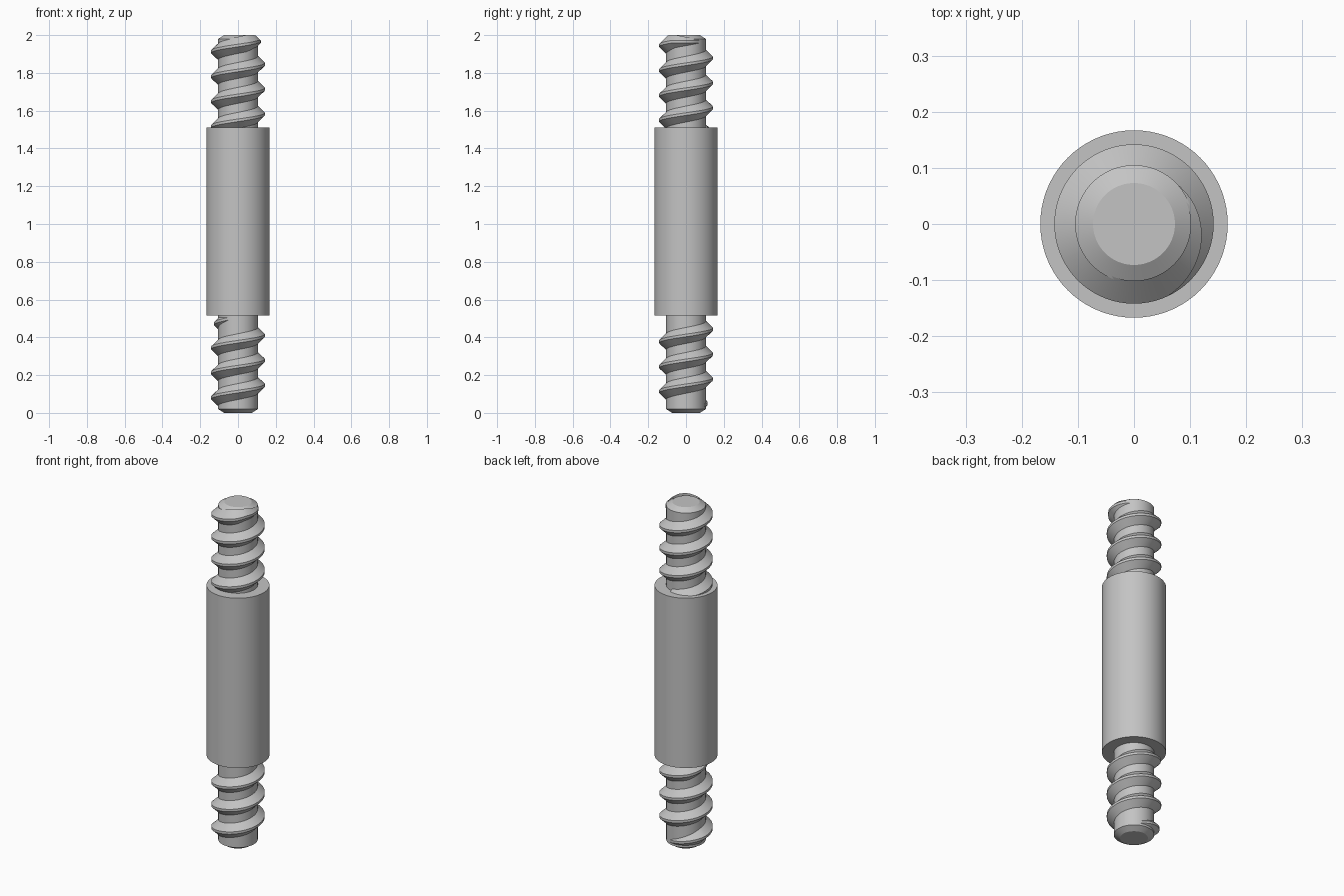
import bpy, bmesh, math

cube = bpy.data.objects.get("Cube")
if cube:
    bpy.data.objects.remove(cube, do_unlink=True)

SEGMENTS = 72
SHAFT_R, CORE_R, CREST_R, TIP_R = 0.167, 0.105, 0.142, 0.073
SHAFT_BOTTOM, SHAFT_TOP, HEIGHT = 0.515, 1.51, 2.0
CHAMFER = 0.02
PITCH = 0.132

steel = bpy.data.materials.new("grey steel")
steel.use_nodes = True
steel.diffuse_color = (0.55, 0.55, 0.55, 1)
steel.node_tree.nodes["Principled BSDF"].inputs["Base Color"].default_value = steel.diffuse_color


def finish(name, bm):
    bmesh.ops.recalc_face_normals(bm, faces=bm.faces)
    mesh = bpy.data.meshes.new(name)
    bm.to_mesh(mesh)
    bm.free()
    mesh.materials.append(steel)
    obj = bpy.data.objects.new(name, mesh)
    bpy.context.collection.objects.link(obj)
    bpy.ops.object.select_all(action='DESELECT')
    obj.select_set(True)
    bpy.context.view_layer.objects.active = obj
    bpy.ops.object.shade_smooth_by_angle(angle=math.radians(30))
    return obj


def skin(bm, rings):
    """Join successive closed rings with quads and cap both ends."""
    for a, b in zip(rings, rings[1:]):
        for i in range(len(a)):
            j = (i + 1) % len(a)
            bm.faces.new((a[i], a[j], b[j], b[i]))
    bm.faces.new(rings[0])
    bm.faces.new(rings[-1])


def turned(name, profile):
    """Solid of revolution from (radius, height) points."""
    bm = bmesh.new()
    rings = []
    for r, z in profile:
        angles = [math.tau * i / SEGMENTS for i in range(SEGMENTS)]
        rings.append([bm.verts.new((r * math.cos(a), r * math.sin(a), z)) for a in angles])
    skin(bm, rings)
    return finish(name, bm)


def thread(name, z_at_left, start, end, fade_in, fade_out, z_max):
    """Right-hand ridge swept from start to end degrees; it is at z_at_left at 180 degrees."""
    bm = bmesh.new()
    rings = []
    steps = round((end - start) / 5)
    for i in range(steps + 1):
        deg = start + (end - start) * i / steps
        a = math.radians(deg)
        z = min(z_at_left + PITCH * (deg - 180) / 360, z_max)
        size = 1.0
        if fade_in:
            size = min(size, (deg - start) / fade_in)
        if fade_out:
            size = min(size, (end - deg) / fade_out)
        size = max(size, 0.02)
        crest = CORE_R + (CREST_R - CORE_R) * size
        base, flat = 0.012 + 0.034 * size, 0.007
        section = ((CORE_R - 0.004, -base), (crest, -flat), (crest, flat), (CORE_R - 0.004, base))
        rings.append([bm.verts.new((r * math.cos(a), r * math.sin(a), z + dz)) for r, dz in section])
    skin(bm, rings)
    return finish(name, bm)


# Plain middle shaft
turned("shaft", [(SHAFT_R, SHAFT_BOTTOM), (SHAFT_R, SHAFT_TOP)])

# Chamfered cores of the two threaded ends
turned("lower_core", [(TIP_R, 0), (CORE_R, CHAMFER), (CORE_R, SHAFT_BOTTOM + 0.01)])
turned("upper_core", [(CORE_R, SHAFT_TOP - 0.01), (CORE_R, HEIGHT - CHAMFER), (TIP_R, HEIGHT)])

# Helical ridges: the lower one fades at both ends, the upper one runs out of the shaft
thread("lower_thread", 0.08, 70, 180 + 3 * 360 + 60, 100, 110, SHAFT_BOTTOM)
thread("upper_thread", 1.912, 180 - 3 * 360 - 100, 400, 0, 105, 1.965)
